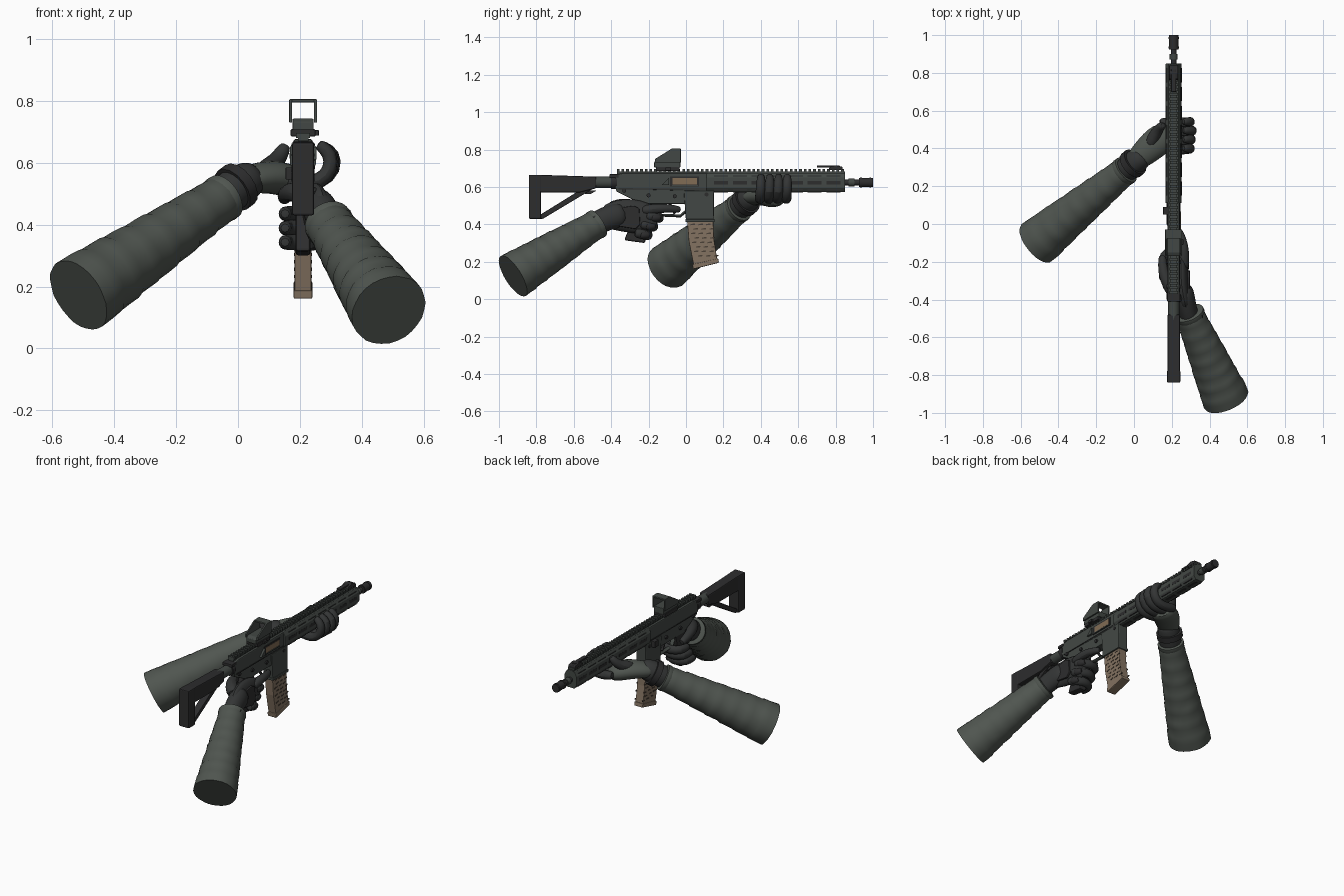
import bpy, bmesh, math, random
from mathutils import Vector

random.seed(4)
cube = bpy.data.objects.get("Cube")
if cube:
    bpy.data.objects.remove(cube)

GX = 0.21          # centre plane of the rifle
smooth_objects = []


def material(name, rgb):
    m = bpy.data.materials.new(name)
    m.use_nodes = True
    m.diffuse_color = (*rgb, 1)
    m.node_tree.nodes["Principled BSDF"].inputs["Base Color"].default_value = (*rgb, 1)
    return m


SLEEVE = material("sleeve_grey_green", (0.080, 0.092, 0.080))
METAL = material("receiver_grey_green", (0.055, 0.064, 0.058))
BLACK = material("polymer_black", (0.026, 0.026, 0.027))
GLOVE = material("glove_charcoal", (0.034, 0.036, 0.036))
TAN = material("magazine_tan", (0.23, 0.17, 0.12))
BROWN = material("magazine_groove_brown", (0.07, 0.052, 0.038))
BRASS = material("bolt_bronze", (0.22, 0.15, 0.09))


def finish(name, bm, mat, bevel=0, smooth=False):
    bmesh.ops.recalc_face_normals(bm, faces=bm.faces)
    me = bpy.data.meshes.new(name)
    bm.to_mesh(me)
    bm.free()
    ob = bpy.data.objects.new(name, me)
    bpy.context.collection.objects.link(ob)
    me.materials.append(mat)
    if bevel:
        mod = ob.modifiers.new("bevel", "BEVEL")
        mod.width, mod.segments = bevel, 2
    if smooth:
        smooth_objects.append(ob)
    return ob


def add_prism(bm, profile, x0, x1):
    """Extrude a (y, z) outline from x0 to x1."""
    a = [bm.verts.new((x0, y, z)) for y, z in profile]
    b = [bm.verts.new((x1, y, z)) for y, z in profile]
    bm.faces.new(a)
    bm.faces.new(b)
    for i in range(len(a)):
        j = (i + 1) % len(a)
        bm.faces.new((a[i], a[j], b[j], b[i]))


def rect(y0, y1, z0, z1):
    return [(y0, z0), (y1, z0), (y1, z1), (y0, z1)]


def prism(name, profile, half, mat, bevel=0, cx=GX):
    bm = bmesh.new()
    add_prism(bm, profile, cx - half, cx + half)
    return finish(name, bm, mat, bevel)


def plates(name, rects, mat, half, thick=0.004):
    """Thin plates on both flanks of the rifle."""
    bm = bmesh.new()
    for r in rects:
        for s in (-1, 1):
            add_prism(bm, r, GX + s * (half - 0.003), GX + s * (half + thick))
    return finish(name, bm, mat)


def rod(name, y0, y1, z, r, mat, sides=20, x=GX):
    return limb(name, [(x, y0, z), (x, y1, z)], [r, r], mat, sides=sides, round_end=False, sub=0)


def limb(name, pts, radii, mat, ref=(1, 0, 0), flat=1.0, sides=8, round_end=True, sub=1, wobble=0):
    """Sweep rings along a path; flat scales the ring along the ref axis."""
    pts, radii, ref = [Vector(p) for p in pts], list(radii), Vector(ref)
    if round_end:
        for end, inner in ((0, 1), (-1, -2)):
            d = (pts[end] - pts[inner]).normalized() * radii[end]
            tip, r = pts[end] + d * 0.55, radii[end] * 0.7
            if end == 0:
                pts.insert(0, tip)
                radii.insert(0, r)
            else:
                pts.append(tip)
                radii.append(r)
    bm, rings = bmesh.new(), []
    for i, (p, r) in enumerate(zip(pts, radii)):
        d = (pts[min(i + 1, len(pts) - 1)] - pts[max(i - 1, 0)]).normalized()
        u = (ref - d * ref.dot(d)).normalized()
        v = d.cross(u)
        ring = []
        for k in range(sides):
            a = math.tau * k / sides
            rr = r * (1 + random.uniform(-wobble, wobble))
            ring.append(bm.verts.new(p + u * (math.cos(a) * rr * flat) + v * (math.sin(a) * rr)))
        rings.append(ring)
    for a, b in zip(rings, rings[1:]):
        for k in range(sides):
            j = (k + 1) % sides
            bm.faces.new((a[k], a[j], b[j], b[k]))
    bm.faces.new(rings[0])
    bm.faces.new(rings[-1])
    ob = finish(name, bm, mat, smooth=True)
    if sub:
        ob.modifiers.new("soften", "SUBSURF").levels = sub
        ob.modifiers["soften"].render_levels = sub
    return ob


def sleeve(name, start, end, r0, r1):
    """Tapered sleeve with overlapping cloth folds and a rolled cuff."""
    a, b = Vector(start), Vector(end)
    pts, radii, folds = [], [], 7
    for i in range(folds):
        for f, swell in ((0, 0.0), (0.5, 0.002), (0.9, 0.003)):
            t = (i + f) / folds
            pts.append(a.lerp(b, t))
            radii.append(r0 + (r1 - r0) * t + swell)
    pts.append(b)
    radii.append(r1)
    limb(name, pts, radii, SLEEVE, ref=(0, 0, 1), sides=28, round_end=False, sub=0, wobble=0.014)
    d = (b - a).normalized()
    limb(name + "_cuff", [b - d * 0.02, b - d * 0.008, b + d * 0.012, b + d * 0.016],
         [r1, r1 + 0.007, r1 + 0.006, r1 - 0.012], SLEEVE, sides=28, round_end=False, sub=0)


# Stock and buffer tube
prism("stock_butt", rect(-0.84, -0.775, 0.43, 0.665), 0.035, BLACK, 0.006)
prism("stock_top", [(-0.79, 0.57), (-0.57, 0.57), (-0.48, 0.593), (-0.48, 0.655), (-0.79, 0.665)], 0.033, BLACK, 0.006)
prism("stock_strut", [(-0.79, 0.43), (-0.765, 0.43), (-0.49, 0.595), (-0.58, 0.575), (-0.79, 0.445)], 0.022, BLACK, 0.004)
prism("stock_lever", [(-0.56, 0.565), (-0.51, 0.562), (-0.48, 0.58), (-0.55, 0.582)], 0.015, BLACK)
rod("buffer_tube", -0.52, -0.37, 0.625, 0.031, METAL)
rod("buffer_nut", -0.40, -0.37, 0.625, 0.037, BLACK)

# Receivers
prism("upper_receiver", [(-0.38, 0.59), (0.12, 0.575), (0.12, 0.675), (-0.33, 0.675), (-0.38, 0.665)], 0.031, METAL, 0.006)
prism("lower_receiver", [(-0.38, 0.60), (-0.37, 0.575), (-0.27, 0.525), (-0.24, 0.51), (0.02, 0.51), (0.14, 0.54),
                         (0.14, 0.59)], 0.028, METAL, 0.004)
prism("magazine_well", [(-0.012, 0.58), (0.15, 0.58), (0.148, 0.415), (0.0, 0.415)], 0.034, METAL, 0.005)
prism("magazine_well_lip", rect(-0.004, 0.153, 0.412, 0.428), 0.037, METAL, 0.003)
prism("charging_handle", rect(-0.41, -0.36, 0.65, 0.668), 0.034, BLACK, 0.003)
prism("ejection_frame", rect(-0.085, 0.07, 0.603, 0.657), 0.003, BLACK, cx=GX + 0.031)
prism("bolt_carrier", rect(-0.072, 0.06, 0.613, 0.648), 0.003, BRASS, cx=GX + 0.033)
prism("port_rod", rect(-0.075, 0.065, 0.605, 0.611), 0.005, METAL, cx=GX + 0.033)
prism("brass_deflector", [(-0.13, 0.61), (-0.09, 0.61), (-0.09, 0.65)], 0.012, METAL, cx=GX + 0.032)
prism("bolt_catch", rect(0.05, 0.09, 0.545, 0.585), 0.014, BLACK, 0.003, cx=GX - 0.042)
plates("receiver_seam", [rect(-0.36, 0.11, 0.587, 0.592)], BLACK, 0.031, 0.002)
for i, (y, z) in enumerate([(-0.33, 0.58), (-0.2, 0.555), (-0.06, 0.55), (0.11, 0.56)]):
    limb(f"receiver_pin_{i}", [(GX - 0.037, y, z), (GX + 0.037, y, z)], [0.011] * 2, BLACK,
         ref=(0, 0, 1), sides=10, round_end=False, sub=0)

# Grip, trigger and guard
prism("pistol_grip", [(-0.26, 0.53), (-0.16, 0.53), (-0.18, 0.45), (-0.22, 0.30), (-0.33, 0.315), (-0.29, 0.42)],
      0.024, BLACK, 0.008)
limb("trigger_guard", [(GX, -0.18, 0.50), (GX, -0.15, 0.45), (GX, -0.03, 0.445), (GX, 0.0, 0.47)],
     [0.008] * 4, METAL, flat=1.6, sub=0)
limb("trigger", [(GX, -0.09, 0.52), (GX, -0.075, 0.48), (GX, -0.06, 0.462)], [0.008] * 3, BLACK, sub=0)

# Magazine with staggered grooves
prism("magazine", [(0.005, 0.43), (0.145, 0.43), (0.150, 0.32), (0.168, 0.205), (0.042, 0.175), (0.015, 0.31)],
      0.027, TAN, 0.004)
prism("magazine_floor", [(0.034, 0.186), (0.172, 0.218), (0.176, 0.195), (0.038, 0.16)], 0.030, TAN, 0.004)
grooves = []
for row in range(8):
    z = 0.395 - row * 0.024
    shift = 0.012 + row * row * 0.0005
    for col in range(3):
        y = shift + 0.012 + col * 0.042 + (row % 2) * 0.016
        grooves.append([(y, z), (y + 0.024, z + 0.003), (y + 0.024, z + 0.010), (y, z + 0.007)])
plates("magazine_grooves", grooves, BROWN, 0.027, 0.002)

# Handguard with slots
bm = bmesh.new()
octagon = [(-0.026, 0.572), (0.026, 0.572), (0.042, 0.595), (0.042, 0.65), (0.027, 0.676), (-0.027, 0.676),
           (-0.042, 0.65), (-0.042, 0.595)]
ends = [[bm.verts.new((GX + x, y, z)) for x, z in octagon] for y in (0.11, 0.85)]
for f in ends:
    bm.faces.new(f)
for i in range(8):
    j = (i + 1) % 8
    bm.faces.new((ends[0][i], ends[0][j], ends[1][j], ends[1][i]))
finish("handguard", bm, METAL, 0.002)
slots = [rect(0.15 + i * 0.1, 0.225 + i * 0.1, 0.613, 0.631) for i in range(7)]
plates("handguard_slots", slots, BLACK, 0.042, 0.001)
plates("handguard_upper_vents", [rect(s[0][0], s[1][0], 0.652, 0.662) for s in slots], BLACK, 0.036, 0.002)
plates("handguard_lower_vents", [rect(s[0][0], s[1][0], 0.580, 0.590) for s in slots], BLACK, 0.036, 0.002)
for i, s in enumerate(slots):
    prism(f"bottom_slot_{i}", rect(s[0][0], s[1][0], 0.570, 0.575), 0.008, BLACK)

# Top rail
prism("rail_base", rect(-0.37, 0.85, 0.67, 0.684), 0.017, METAL)
bm = bmesh.new()
for i in range(49):
    y = -0.37 + i * 0.025
    add_prism(bm, rect(y, y + 0.014, 0.68, 0.696), GX - 0.022, GX + 0.022)
finish("rail_teeth", bm, METAL)

# Barrel and muzzle
rod("barrel", 0.84, 0.95, 0.624, 0.015, BLACK)
rod("gas_collar", 0.87, 0.90, 0.624, 0.021, METAL)
rod("muzzle_device", 0.925, 1.0, 0.624, 0.025, BLACK)
for i in range(2):
    rod(f"muzzle_ring_{i}", 0.93 + i * 0.05, 0.94 + i * 0.05, 0.624, 0.027, BLACK)

# Folded front sight
prism("front_sight_base", [(0.76, 0.69), (0.84, 0.69), (0.835, 0.708), (0.80, 0.716), (0.77, 0.708)], 0.024, BLACK, 0.003)
prism("front_sight_leaf", rect(0.70, 0.82, 0.705, 0.715), 0.013, BLACK, 0.002)

# Reflex sight: open hood on a clamped base
prism("sight_mount", rect(-0.16, -0.035, 0.685, 0.708), 0.040, BLACK, 0.003)
prism("sight_body", [(-0.17, 0.705), (-0.03, 0.705), (-0.03, 0.742), (-0.15, 0.742), (-0.17, 0.732)], 0.034, METAL, 0.003)
for side in (-1, 1):
    prism(f"sight_wall_{'left' if side > 0 else 'right'}",
          [(-0.168, 0.73), (-0.028, 0.73), (-0.028, 0.804), (-0.078, 0.804), (-0.165, 0.75)], 0.005, METAL,
          0.002, cx=GX + side * 0.040)
prism("sight_roof", rect(-0.078, -0.028, 0.795, 0.805), 0.043, METAL, 0.002)
prism("sight_knob", rect(-0.11, -0.08, 0.687, 0.705), 0.008, BLACK, 0.002, cx=GX + 0.043)

# Sleeves
sleeve("rear_sleeve", (0.487, -0.925, 0.124), (0.295, -0.48, 0.40), 0.126, 0.074)
sleeve("front_sleeve", (-0.515, -0.10, 0.172), (-0.05, 0.28, 0.485), 0.126, 0.072)

# Trigger hand
limb("rear_wrist", [(0.30, -0.51, 0.39), (0.275, -0.42, 0.435), (0.262, -0.36, 0.45)], [0.066, 0.066, 0.075],
     GLOVE, flat=0.8, sides=12)
limb("rear_palm", [(0.268, -0.41, 0.445), (0.25, -0.33, 0.45), (0.248, -0.25, 0.44), (0.248, -0.19, 0.425)],
     [0.075, 0.094, 0.094, 0.08], GLOVE, flat=0.45, sides=12)
prism("rear_hand_plate", [(-0.36, 0.39), (-0.27, 0.375), (-0.245, 0.40), (-0.25, 0.485), (-0.28, 0.50), (-0.345, 0.49)],
      0.007, BLACK, 0.004, cx=0.289)
prism("rear_wrist_tab", [(-0.51, 0.43), (-0.48, 0.38), (-0.455, 0.395), (-0.485, 0.45)], 0.012, BLACK, 0.004, cx=0.352)
for i in range(3):
    y, z = -0.03 * i, 0.435 - 0.046 * i
    limb(f"rear_finger_{i}", [(0.268, -0.20 + y, z + 0.01), (0.258, -0.145 + y, z), (0.20, -0.135 + y, z),
                              (0.152, -0.165 + y, z), (0.152, -0.225 + y, z)],
         [0.029, 0.031, 0.029, 0.028, 0.024], GLOVE, ref=(0, 0, 1))
    limb(f"rear_knuckle_{i}", [(0.272, -0.175 + y, z), (0.264, -0.145 + y, z)], [0.024, 0.022], BLACK, ref=(0, 0, 1))
limb("rear_index", [(0.264, -0.22, 0.475), (0.268, -0.14, 0.488), (0.256, -0.08, 0.484), (0.24, -0.04, 0.48)],
     [0.032, 0.027, 0.024, 0.020], GLOVE)
limb("rear_thumb", [(0.235, -0.39, 0.49), (0.18, -0.33, 0.51), (0.152, -0.25, 0.50), (0.15, -0.18, 0.485)],
     [0.042, 0.036, 0.029, 0.024], GLOVE, ref=(0, 0, 1))

# Support hand
limb("front_wrist", [(-0.06, 0.27, 0.475), (-0.01, 0.315, 0.52), (0.035, 0.35, 0.545)], [0.068, 0.070, 0.066],
     GLOVE, ref=(0, 0, 1), sides=12)
limb("front_wrist_strap", [(-0.018, 0.31, 0.512), (0.006, 0.33, 0.53)], [0.078, 0.078], BLACK, ref=(0, 0, 1),
     sides=16, round_end=False, sub=0)
limb("front_palm", [(0.02, 0.345, 0.543), (0.075, 0.395, 0.553), (0.125, 0.44, 0.553), (0.165, 0.465, 0.54)],
     [0.066, 0.078, 0.085, 0.08], SLEEVE, ref=(0, 0, 1), flat=0.68, sides=12)
for i in range(4):
    y = 0.395 + 0.047 * i
    k = 0.006 * (i % 3)
    limb(f"front_finger_{i}", [(0.15, y, 0.545), (0.20, y, 0.535), (0.265, y, 0.535), (0.302 + k, y + 0.004, 0.58),
                               (0.298 + k, y + 0.006, 0.63), (0.268, y + 0.006, 0.654)],
         [0.029, 0.030, 0.030, 0.029, 0.027, 0.022], GLOVE, ref=(0, 1, 0))
limb("front_thumb", [(0.09, 0.43, 0.575), (0.12, 0.49, 0.60), (0.14, 0.515, 0.63), (0.15, 0.52, 0.648)],
     [0.04, 0.032, 0.027, 0.022], GLOVE, ref=(1, 0, 0))

# Smooth shading on round parts
bpy.ops.object.select_all(action="DESELECT")
for ob in smooth_objects:
    ob.select_set(True)
bpy.context.view_layer.objects.active = smooth_objects[0]
bpy.ops.object.shade_smooth_by_angle(angle=math.radians(45))
